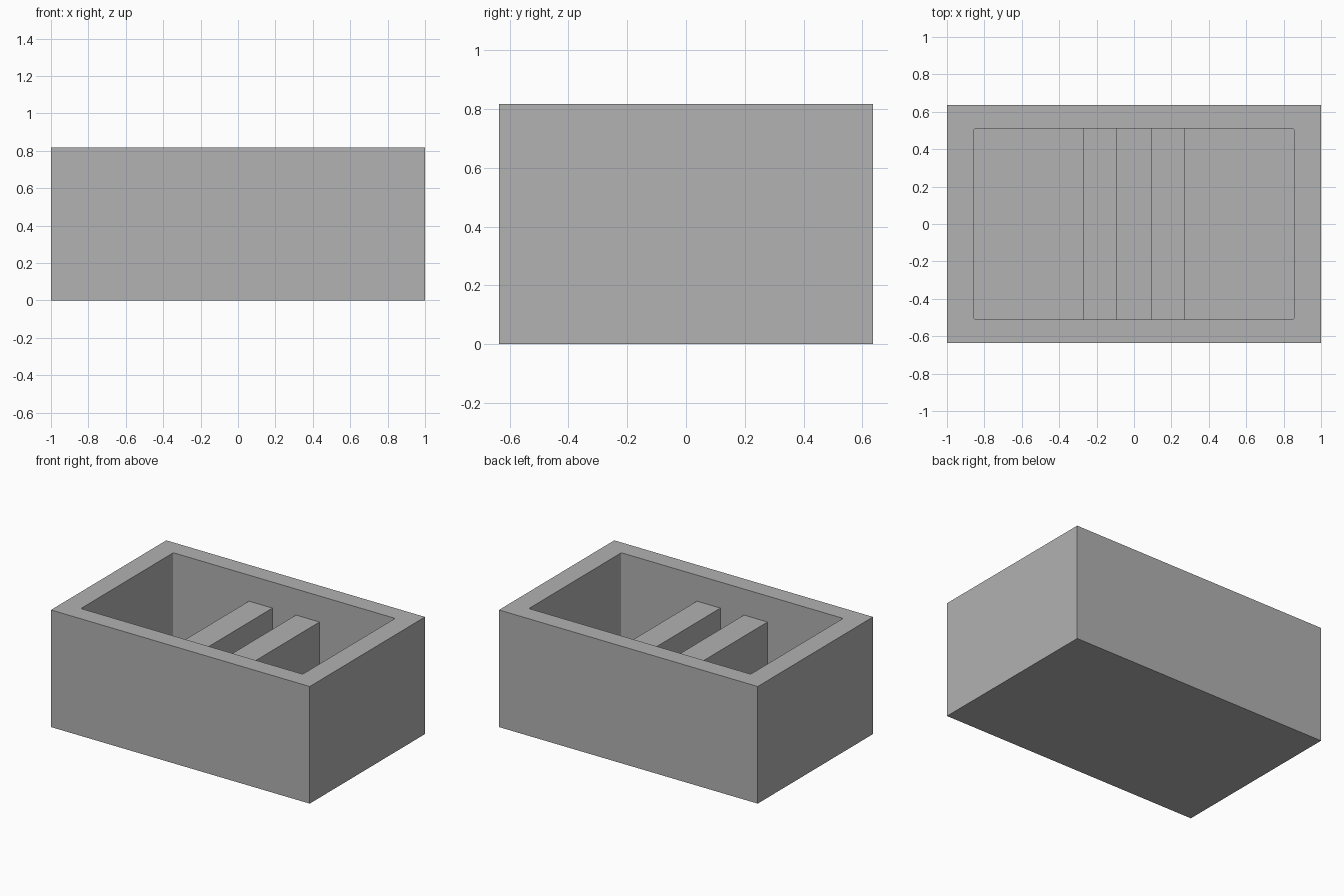
import bpy
import bmesh

cube = bpy.data.objects.get("Cube")
if cube:
    bpy.data.objects.remove(cube, do_unlink=True)

UNIT = 1 / 11
WIDTH, DEPTH, HEIGHT = 22 * UNIT, 14 * UNIT, 9 * UNIT
CAVITY_X, CAVITY_Y = 0.857, 0.51
FLOOR, RIB_TOP = 0.12, 7 * UNIT

grey = bpy.data.materials.new("grey")
grey.use_nodes = True
colour = (0.445, 0.445, 0.445, 1)
grey.diffuse_color = colour
grey.node_tree.nodes["Principled BSDF"].inputs["Base Color"].default_value = colour


def block(name, x, y, z, corner=0):
    """Box spanning the given (low, high) ranges, with optional rounded upright edges."""
    bm = bmesh.new()
    bmesh.ops.create_cube(bm, size=1)
    for v in bm.verts:
        v.co = [low if c < 0 else high for c, (low, high) in zip(v.co, (x, y, z))]
    if corner:
        upright = [e for e in bm.edges
                   if abs(e.verts[0].co.z - e.verts[1].co.z) > corner]
        bmesh.ops.bevel(bm, geom=upright, offset=corner, segments=3,
                        profile=0.5, affect='EDGES')
    mesh = bpy.data.meshes.new(name)
    bm.to_mesh(mesh)
    bm.free()
    mesh.materials.append(grey)
    obj = bpy.data.objects.new(name, mesh)
    bpy.context.collection.objects.link(obj)
    return obj


def combine(target, helper, operation):
    """Apply a boolean to the target, then discard the helper."""
    helper.hide_render = True
    mod = target.modifiers.new(helper.name, 'BOOLEAN')
    mod.operation = operation
    mod.solver = 'EXACT'
    mod.object = helper
    bpy.context.view_layer.objects.active = target
    bpy.ops.object.modifier_apply(modifier=mod.name)
    bpy.data.objects.remove(helper, do_unlink=True)


# Outer block
tray = block("open_box", (-WIDTH / 2, WIDTH / 2), (-DEPTH / 2, DEPTH / 2), (0, HEIGHT))

# Cavity with slightly rounded upright corners
cavity = block("cavity_cutter", (-CAVITY_X, CAVITY_X), (-CAVITY_Y, CAVITY_Y),
               (FLOOR, HEIGHT + 0.2), corner=0.01)
combine(tray, cavity, 'DIFFERENCE')

# Two cross ribs, sunk into the walls and floor so they join cleanly
for side in (-1, 1):
    span = sorted((side * UNIT, side * 3 * UNIT))
    rib = block("cross_rib", span, (-CAVITY_Y - 0.04, CAVITY_Y + 0.04),
                (FLOOR - 0.04, RIB_TOP))
    combine(tray, rib, 'UNION')
